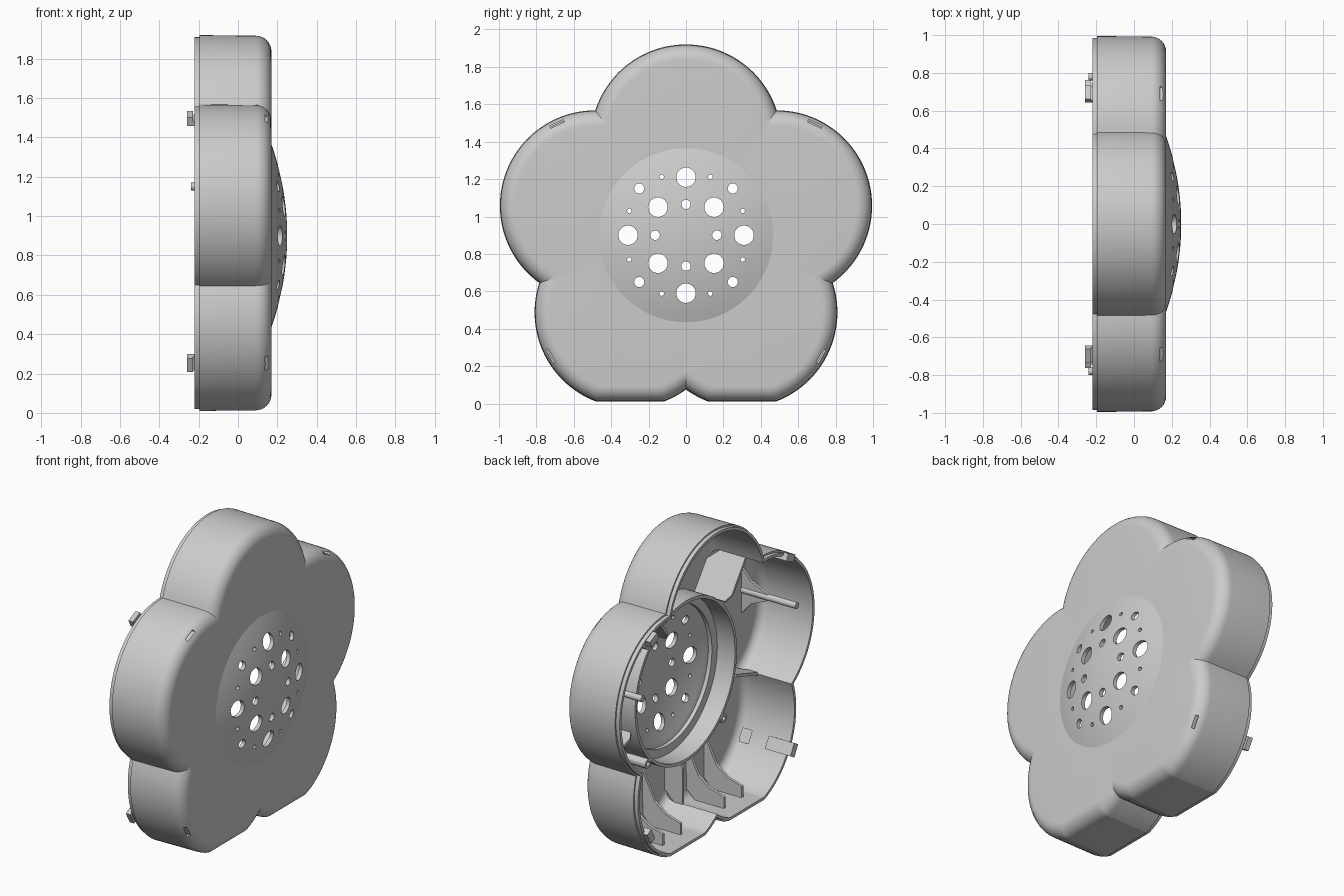
import bpy, bmesh
from math import sin, cos, pi, sqrt, radians, atan2
from mathutils import Vector

cube = bpy.data.objects.get("Cube")
if cube:
    bpy.data.objects.remove(cube)

mat = bpy.data.materials.new("light_grey_plastic")
mat.use_nodes = True
GREY = (0.6, 0.6, 0.6, 1)
mat.diffuse_color = GREY
mat.node_tree.nodes["Principled BSDF"].inputs["Base Color"].default_value = GREY

MID = 0.9       # height of the flower centre
PETAL = 0.51    # petal radius and distance of petal centre from the middle
STEP = 2 * pi / 5


def finish(name, bm):
    bmesh.ops.recalc_face_normals(bm, faces=bm.faces)
    me = bpy.data.meshes.new(name)
    bm.to_mesh(me)
    bm.free()
    me.materials.append(mat)
    ob = bpy.data.objects.new(name, me)
    bpy.context.collection.objects.link(ob)
    return ob


def loft(name, rings, wrap=False):
    """Skin a row of equal rings; either wrap last to first or cap the ends."""
    bm = bmesh.new()
    rows = [[bm.verts.new(p) for p in ring] for ring in rings]
    pairs = list(zip(rows, rows[1:])) + ([(rows[-1], rows[0])] if wrap else [])
    for a, b in pairs:
        for i in range(len(a)):
            j = (i + 1) % len(a)
            bm.faces.new((a[i], a[j], b[j], b[i]))
    if not wrap:
        bm.faces.new(rows[0])
        bm.faces.new(rows[-1])
    return finish(name, bm)


def prism(name, pts, vec):
    """Flat outline thickened evenly along a vector."""
    v = Vector(vec)
    return loft(name, [[Vector(p) - v / 2 for p in pts], [Vector(p) + v / 2 for p in pts]])


def circle(x, r, y=0.0, z=MID, n=32):
    return [(x, y + r * cos(2 * pi * i / n), z + r * sin(2 * pi * i / n)) for i in range(n)]


def rod(name, x0, x1, r, y, z, n=24):
    return loft(name, [circle(x0, r, y, z, n), circle(x1, r, y, z, n)])


def tube(name, x0, x1, r_out, r_in, y=0.0, z=MID, n=32):
    return loft(name, [circle(x, r, y, z, n) for x, r in
                       ((x0, r_out), (x1, r_out), (x1, r_in), (x0, r_in))], wrap=True)


# Flower outline: five overlapping circles, cut flat at the bottom
corners = [-pi / 2 + s * atan2(e, 0.89) for s in (1, -1) for e in (0.12, 0.48)]
angles = sorted([-pi / 2 + 2 * pi * i / 240 for i in range(240)] +
                [a + (2 * pi if a < -pi / 2 else 0) for a in corners])


def flower(x, inset):
    r, ring = PETAL - inset, []
    for a in angles:
        d = (a - pi / 2 + STEP / 2) % STEP - STEP / 2
        rho = PETAL * cos(d) + sqrt(r * r - (PETAL * sin(d)) ** 2)
        if sin(a) < -0.5:
            rho = min(rho, (0.89 - inset) / -sin(a))
        ring.append((x, rho * cos(a), MID + rho * sin(a)))
    return ring


def disc(x, r):
    return [(x, r * cos(a), MID + r * sin(a)) for a in angles]


def dome(apex, edge):
    big = 1.39
    radii = [0.03 + (edge - 0.03) * i / 10 for i in range(11)]
    return [disc(apex - big + sqrt(big * big - r * r), r) for r in radii]


def fillet(x, inset, rad):
    steps = [i * pi / 16 for i in range(9)]
    return [flower(x + rad * cos(t), inset + rad * (1 - sin(t))) for t in steps]


# Shell: domed front, rounded edge, stepped back lip, hollow inside
outer = dome(0.25, 0.465) + fillet(0.09, 0.003, 0.08) + [flower(-0.195, 0)]
lip = [flower(-0.195, 0.01), flower(-0.22, 0.01), flower(-0.22, 0.028)]
inner = fillet(0.09, 0.028, 0.055)[::-1] + dome(0.225, 0.455)[::-1]
shell = loft("flower_shell", outer + lip + inner)

# Speaker holes and edge slots
holes = []
for sy in (1, -1):
    holes += [(0.31 * sy, 0, 0.052), (0, 0.31 * sy, 0.052),
              (0.165 * sy, 0, 0.025), (0, 0.165 * sy, 0.025)]
    for sz in (1, -1):
        holes += [(0.15 * sy, 0.15 * sz, 0.052), (0.25 * sy, 0.25 * sz, 0.027),
                  (0.13 * sy, 0.312 * sz, 0.012), (0.303 * sy, 0.13 * sz, 0.012)]
cutters = [rod("hole_cutter", 0.1, 0.4, r, y, MID + z) for y, z, r in holes]


def edge_block(name, petal, angle, side, dist, x0, x1, thick, width):
    """Block lying along a petal edge, seen as a thin tangent strip."""
    pa, a = radians(petal), radians(angle)
    c = Vector((0, PETAL * cos(pa), MID + PETAL * sin(pa)))
    out, along = Vector((0, cos(a), sin(a))), Vector((0, -sin(a), cos(a)))
    pts = [c + out * (dist + thick * i / 2) + along * (width * j / 2)
           for i, j in ((-1, -1), (1, -1), (1, 1), (-1, 1))]
    pts = [Vector((0, side * p.y, p.z)) for p in pts]
    shift = Vector(((x0 + x1) / 2, 0, 0))
    return prism(name, [p + shift for p in pts], (x1 - x0, 0, 0))


CLIPS = ((18, 65), (-54, -29))
for side in (1, -1):
    for petal, angle in CLIPS:
        cutters.append(edge_block("slot_cutter", petal, angle, side, 0.483, 0.05, 0.3, 0.014, 0.08))

for cutter in cutters:
    mod = shell.modifiers.new("cut", 'BOOLEAN')
    mod.operation, mod.solver, mod.object = 'DIFFERENCE', 'EXACT', cutter
    bpy.context.view_layer.objects.active = shell
    bpy.ops.object.modifier_apply(modifier=mod.name)
    bpy.data.objects.remove(cutter)

# Speaker seat: tall ring, low inner ledge and four screw bosses
tube("speaker_ring", 0.0, 0.15, 0.515, 0.495, n=96)
tube("speaker_ledge", 0.125, 0.15, 0.497, 0.44, n=96)
for k in range(4):
    a = pi / 4 + k * pi / 2
    tube("screw_boss", 0.0, 0.15, 0.03, 0.015, 0.54 * cos(a), MID + 0.54 * sin(a), 20)

# Radial ribs from the ring to each notch between petals
for k in range(5):
    a = -pi / 2 + k * STEP
    top = -0.1 if k in (2, 3) else 0.02
    prof = ((0.51, 0.15), (0.51, top + 0.03), (0.56, top), (0.79, top), (0.79, 0.08), (0.72, 0.15))
    prism("notch_rib", [(x, r * cos(a), MID + r * sin(a)) for r, x in prof],
          (0, -0.018 * sin(a), 0.018 * cos(a)))

for side in (1, -1):
    # Gussets standing on the flat bottom
    for y in (0.22, 0.4):
        prof = ((0.15, 0.1), (0.15, 0.38), (0.06, 0.2), (-0.02, 0.14), (-0.12, 0.11),
                (-0.12, 0.03), (0.08, 0.03))
        prism("bottom_gusset", [(x, side * y, z) for x, z in prof], (0, 0.018, 0))
    # Locating post with a pair of crossed fins
    rod("locating_post", -0.24, 0.15, 0.02, side * 0.78, 1.15)
    fin = ((0.15, -0.15), (0.15, 0.15), (0.08, 0.07), (-0.04, 0.02), (-0.04, -0.02), (0.08, -0.07))
    prism("post_fin", [(x, side * 0.78, 1.15 + d) for x, d in fin], (0, 0.018, 0))
    # Snap clips reaching past the back rim
    for petal, angle in CLIPS:
        edge_block("snap_clip", petal, angle, side, 0.474, -0.26, -0.08, 0.025, 0.08)
        edge_block("snap_hook", petal, angle, side, 0.492, -0.26, -0.228, 0.03, 0.08)

# Smooth shading with crisp edges
bpy.ops.object.select_all(action='DESELECT')
for ob in bpy.context.scene.objects:
    if ob.type == 'MESH' and ob.data.materials and ob.data.materials[0] == mat:
        ob.select_set(True)
        bpy.context.view_layer.objects.active = ob
bpy.ops.object.shade_smooth_by_angle(angle=radians(18))
